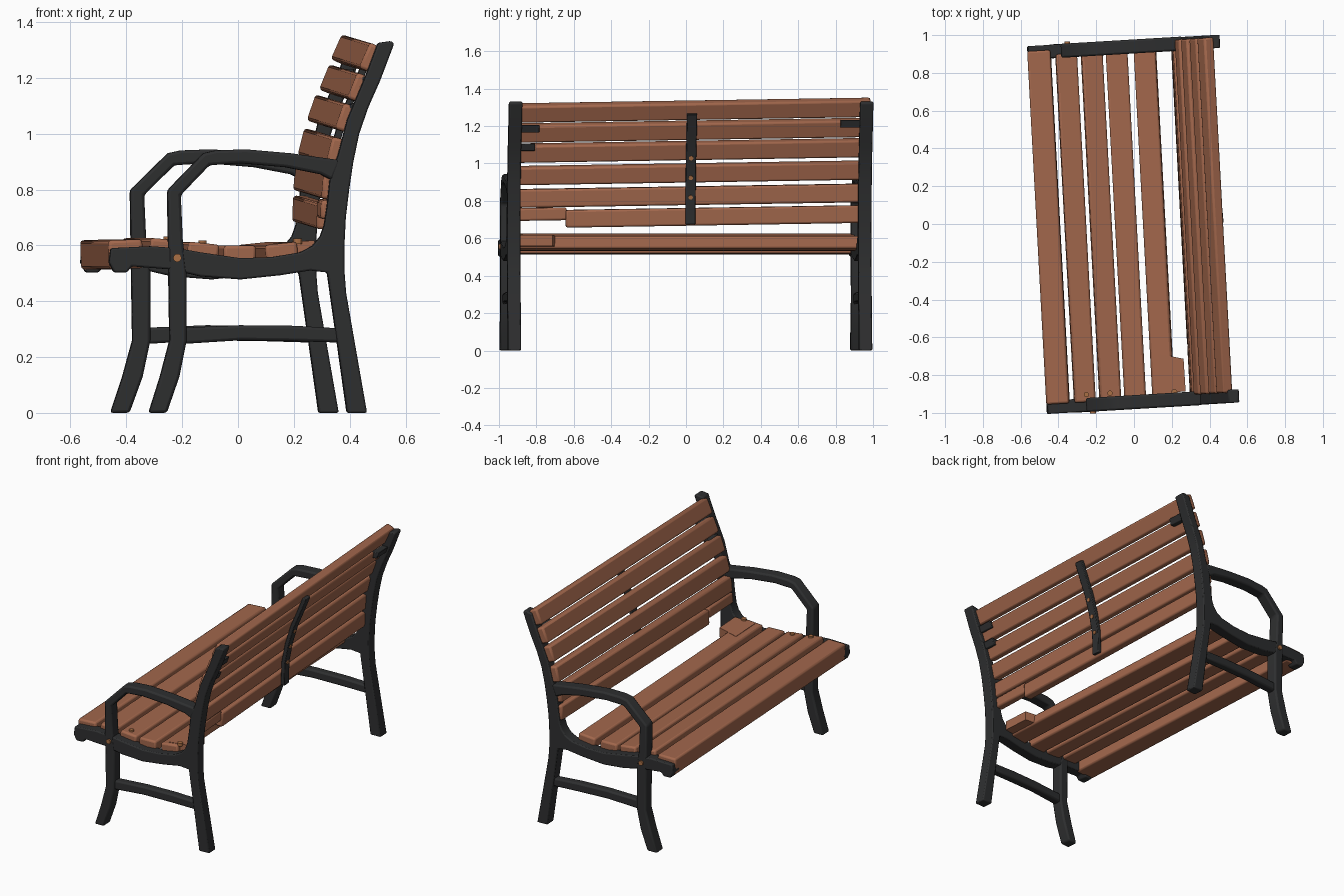
import bpy, bmesh, math

if "Cube" in bpy.data.objects:
    bpy.data.objects.remove(bpy.data.objects["Cube"])


def material(name, rgb):
    m = bpy.data.materials.new(name)
    m.diffuse_color = (*rgb, 1)
    m.use_nodes = True
    m.node_tree.nodes["Principled BSDF"].inputs["Base Color"].default_value = m.diffuse_color
    return m


WOOD = material("wood", (0.36, 0.135, 0.072))
IRON = material("dark_iron", (0.027, 0.028, 0.029))
BOLT = material("bolt_copper", (0.40, 0.16, 0.06))


def place(x, y, z):
    # The whole bench stands turned a few degrees
    return (x - 0.054 * y, y + 0.06 * x, z)


def prism(name, outline, y0, y1, mat, bevel=0.01, slope=0.0, segs=2):
    """Extrude an x-z outline along the bench length."""
    bm = bmesh.new()
    a, b = [[bm.verts.new(place(x, y, z + slope * y)) for x, z in outline] for y in (y0, y1)]
    n = len(outline)
    bm.faces.new(a)
    bm.faces.new(b[::-1])
    for i in range(n):
        j = (i + 1) % n
        bm.faces.new((a[i], b[i], b[j], a[j]))
    bmesh.ops.recalc_face_normals(bm, faces=bm.faces)
    me = bpy.data.meshes.new(name)
    bm.to_mesh(me)
    bm.free()
    ob = bpy.data.objects.new(name, me)
    bpy.context.collection.objects.link(ob)
    me.materials.append(mat)
    if bevel:
        mod = ob.modifiers.new("soft_edges", 'BEVEL')
        mod.width = bevel
        mod.segments = segs
        mod.limit_method = 'ANGLE'
        mod.angle_limit = math.radians(40)
    bpy.ops.object.select_all(action='DESELECT')
    ob.select_set(True)
    bpy.context.view_layer.objects.active = ob
    bpy.ops.object.shade_smooth_by_angle(angle=math.radians(35))
    return ob


def slat(name, x, z, w, t, tilt, y0, y1, slope=0.0):
    """Plank of width w and thickness t; tilt 0 lies flat, 90 stands up."""
    c, s = math.cos(math.radians(tilt)), math.sin(math.radians(tilt))
    pts = [(x + u * c - v * s, z + u * s + v * c)
           for u, v in ((-w / 2, -t / 2), (w / 2, -t / 2), (w / 2, t / 2), (-w / 2, t / 2))]
    return prism(name, pts, y0, y1, WOOD, 0.011, slope)


def bolt(name, loc, rot, r=0.013):
    bpy.ops.mesh.primitive_cylinder_add(vertices=12, radius=r, depth=0.02, location=place(*loc), rotation=rot)
    ob = bpy.context.object
    ob.name = name
    ob.data.materials.append(BOLT)


# End frames: back post with curved seat rail, front leg running into the arm, stretcher
post_rail = [(.41, 0), (.361, .28), (.335, .43), (.329, .51), (.329, .60), (.334, .70), (.346, .80), (.361, .90),
             (.382, 1.0), (.415, 1.095), (.457, 1.19), (.507, 1.322), (.498, 1.332), (.45, 1.325), (.407, 1.21),
             (.34, 1.05), (.307, .923), (.279, .85), (.268, .744), (.257, .672), (.243, .632), (.215, .598),
             (.171, .575), (.07, .558), (-.043, .554), (-.186, .575), (-.27, .59), (-.364, .597), (-.507, .59),
             (-.514, .54), (-.496, .503), (-.45, .503), (-.432, .525), (-.293, .514), (-.186, .489),
             (-.043, .478), (.1, .493), (.207, .51), (.268, .503), (.30, .278), (.339, 0)]
leg_arm = [(-.371, 0), (-.33, .13), (-.296, .26), (-.30, .51), (-.304, .797), (-.175, .93), (-.132, .94),
           (-.025, .944), (.136, .93), (.314, .905), (.286, .833), (.243, .855), (.118, .88), (-.043, .894),
           (-.154, .887), (-.257, .78), (-.25, .618), (-.236, .51), (-.236, .26), (-.262, .13), (-.307, 0)]
stretcher = [(-.25, .305), (-.043, .314), (.15, .312), (.31, .303), (.31, .252), (.15, .257), (-.043, .26), (-.25, .247)]

for side, yc, stretch in (("near", -.94, 1.0), ("far", .937, 1.05)):
    def fit(pts):
        return [(.34 + (x - .34) * stretch, z) for x, z in pts]
    prism(side + "_back_post_and_seat_rail", post_rail, yc - .035, yc + .035, IRON)
    prism(side + "_front_leg_and_arm", fit(leg_arm), yc - .037, yc + .037, IRON)
    prism(side + "_leg_stretcher", fit(stretcher), yc - .026, yc + .026, IRON)
    out = -1 if yc < 0 else 1
    bolt(side + "_leg_bolt", (fit([(-.27, 0)])[0][0], yc + out * .037, .555), (math.pi / 2, 0, 0), .015)

# Seat slats following the dip of the rails
slat("front_seat_slat", -.452, .568, .122, .104, 2, -.925, .945)
for i, (x, top, w, tilt) in enumerate(((-.31, .622, .112, -5), (-.175, .608, .112, -6),
                                       (-.043, .60, .115, 0), (.107, .607, .115, 6))):
    slat(f"seat_slat_{i + 1}", x, top - .034, w, .068, tilt, -.925, .92)

# Wider stub with a cut corner at the near end of the rear seat slat
stub = prism("rear_seat_stub", [(.09, .55), (.225, .56), (.225, .618), (.09, .608)], -.90, -.692, WOOD, 0)
for v in stub.data.vertices:
    if v.co.y > -.75 and v.co.x > .2:
        v.co.y -= .035
bolt("stub_bolt", (.165, -.90, .614), (0, 0, 0), .016)
for i, (x, z) in enumerate(((-.30, .622), (-.175, .608))):
    bolt(f"seat_bolt_{i + 1}", (x, -.885, z), (0, 0, 0), .014)

# Backrest slats, leaning further toward the top
BACK = ((.429, 1.285, 66), (.386, 1.178, 68), (.34, 1.07, 71), (.304, .95, 76), (.281, .828, 85))
for i, (x, z, tilt) in enumerate(BACK):
    slat(f"back_slat_{i + 1}", x, z, .098, .056, tilt, -.92, .96, .016)
slat("back_slat_6", .275, .715, .094, .056, 88, -.66, .96, .016)
slat("back_slat_6_worn_end", .272, .742, .068, .05, 88, -.92, -.655, .016)

# Iron strap down the middle of the backrest, with bolts
strap = [(.303, .68), (.308, .826), (.332, .948), (.368, 1.068), (.414, 1.177), (.450, 1.268)]
prism("back_centre_strap", strap + [(x + .024, z - .006) for x, z in strap[::-1]], -.022, .032, IRON, .004)
for i, (x, z) in enumerate(((.329, .82), (.348, .925), (.376, 1.03))):
    bolt(f"strap_bolt_{i + 1}", (x, .005, z), (0, math.pi / 2 + .2, 0), .012)

# Small brackets tying slats to the posts
for name, x, z, y0, y1 in (("far_bracket", .425, 1.212, .80, .92), ("near_bracket", .41, 1.185, -.92, -.81),
                           ("near_lower_bracket", .37, 1.088, -.92, -.83)):
    prism(name, [(x - .03, z - .02), (x + .02, z - .02), (x + .035, z + .02), (x - .015, z + .02)],
          y0, y1, IRON, .004)
